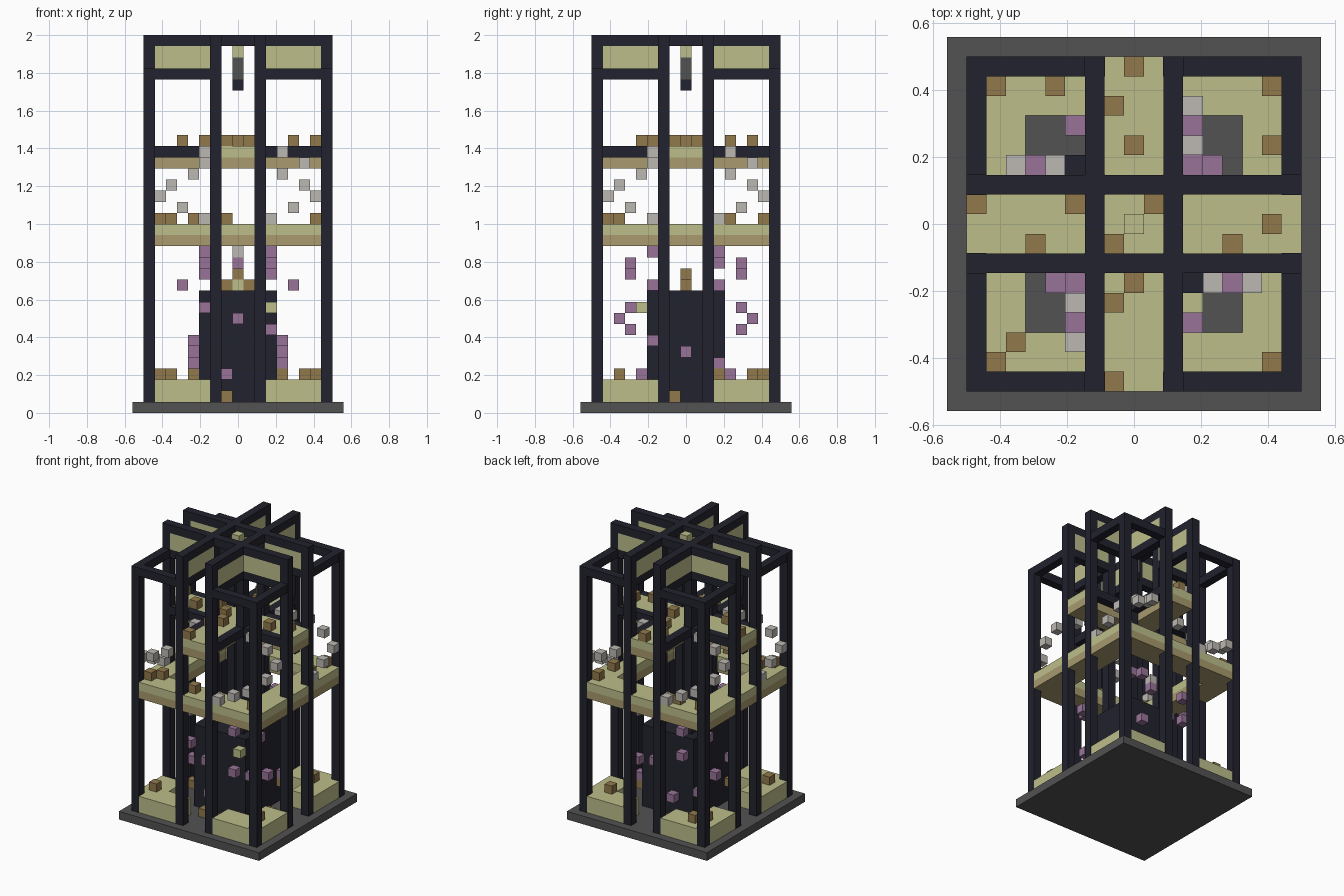
import bpy, bmesh

if "Cube" in bpy.data.objects:
    bpy.data.objects.remove(bpy.data.objects["Cube"])

U = 1 / 17  # grid cell size


def lin(c):
    c /= 255
    return c / 12.92 if c <= 0.04045 else ((c + 0.055) / 1.055) ** 2.4


def material(name, *rgb):
    m = bpy.data.materials.new(name)
    m.diffuse_color = [lin(c) for c in rgb] + [1]
    m.use_nodes = True
    m.node_tree.nodes["Principled BSDF"].inputs["Base Color"].default_value = m.diffuse_color
    return m


DARK = material("dark_navy", 34, 34, 46)
GREY = material("dark_grey", 82, 82, 82)
OLIVE = material("pale_olive", 188, 190, 138)
TAN = material("tan", 168, 154, 110)
BROWN = material("brown", 146, 121, 76)
PURPLE = material("purple", 152, 116, 152)
WHITE = material("pale_grey", 188, 184, 178)


def build(name, mat, boxes, grow=0.0):
    """Boxes are inclusive cell ranges: x0, x1, y0, y1, layer0, layer1."""
    bm = bmesh.new()
    for b in boxes:
        lo = [(min(b[0:2]) - .5) * U - grow, (min(b[2:4]) - .5) * U - grow, b[4] * U]
        hi = [(max(b[0:2]) + .5) * U + grow, (max(b[2:4]) + .5) * U + grow, (b[5] + 1) * U]
        for v in bmesh.ops.create_cube(bm, size=1)["verts"]:
            v.co = [lo[i] + (v.co[i] + .5) * (hi[i] - lo[i]) for i in range(3)]
    me = bpy.data.meshes.new(name)
    bm.to_mesh(me)
    bm.free()
    me.materials.append(mat)
    ob = bpy.data.objects.new(name, me)
    bpy.context.collection.objects.link(ob)
    return ob


def cubes(name, mat, cells):
    build(name, mat, [(x, x, y, y, k, k) for x, y, k in cells])


def turn(cells, steps):
    """Repeat cells around the vertical axis (2 or 4 copies)."""
    out = []
    for x, y, k in cells:
        for n in range(4):
            if n % (4 // steps) == 0:
                out.append((x, y, k))
            x, y = -y, x
    return out


S = (-1, 1)
QUADS = [(a, b) for a in S for b in S]

# Base slab and solid core
build("base", GREY, [(-9, 9, -9, 9, 0, 0)])
build("core", DARK, [(-3, 3, -3, 3, 1, 10)])

# Posts: low at the corners, full height on the crossing frames
build("corner_posts", DARK, [(8*a, 8*a, 8*b, 8*b, 1, 30) for a, b in QUADS], .001)
posts = []
for a, b in QUADS:
    posts += [(x*a, x*a, y*b, y*b, 1, 33) for x, y in ((2, 2), (2, 8), (8, 2))]
build("frame_posts", DARK, posts, .001)

# Crossing top beams, lower rails and corner rings
build("top_beams_x", DARK, [(-8, 8, 2*s, 2*s, 33, 33) for s in S])
build("top_beams_y", DARK, [(2*s, 2*s, -8, 8, 33, 33) for s in S])
rails, ring, panels_x, panels_y = [], [], [], []
for a, b in QUADS:
    for k in (23, 30):
        rails += [(3*a, 7*a, 2*b, 2*b, k, k), (2*a, 2*a, 3*b, 7*b, k, k)]
    ring += [(3*a, 7*a, 8*b, 8*b, 30, 30), (8*a, 8*a, 3*b, 7*b, 30, 30)]
    panels_x.append((3*a, 7*a, 2*b, 2*b, 31, 32))
    panels_y.append((2*a, 2*a, 3*b, 7*b, 31, 32))
build("rails", DARK, rails)
build("corner_rings", DARK, ring)
build("panels_x", OLIVE, panels_x)
build("panels_y", OLIVE, panels_y)

# Ground corner beds
beds = []
for a, b in QUADS:
    beds += [(6*a, 8*a, 3*b, 8*b, 1, 2), (3*a, 5*a, 6*b, 8*b, 1, 2)]
build("ground_beds", OLIVE, beds)

# Middle ring floor and upper cross floor, each with a tan underside layer
for label, mat, k, j in (("underside", TAN, 15, 22), ("top", OLIVE, 16, 23)):
    build("middle_floor_" + label, mat,
          [(-8, 8, 6*s, 8*s, k, k) for s in S] + [(6*s, 8*s, -5, 5, k, k) for s in S])
    build("upper_floor_" + label, mat,
          [(-8, 8, -1, 1, j, j)] + [(-1, 1, 2*s, 8*s, j, j) for s in S])

# Hanging lamp
build("lamp_cap", OLIVE, [(0, 0, 0, 0, 32, 33)])
build("lamp_body", GREY, [(0, 0, 0, 0, 30, 31)])
build("lamp_tip", DARK, [(0, 0, 0, 0, 29, 29)])

# Brown crates on each floor
upper = [(0, 8), (-1, 6), (0, 4), (-8, 1), (-3, 1), (-5, -1), (1, 1), (-1, -1),
         (7, 0), (5, -1), (0, -3), (-1, -4), (-1, -8)]
middle = [(-7, 7), (-4, 7), (7, 7), (7, 4), (-6, -6), (-7, -7), (7, -7), (-1, -7)]
ground = [(-7, 6), (-7, -6), (-6, 7), (6, 6), (7, -6)]
cubes("upper_crates", BROWN, [(x, y, 24) for x, y in upper])
cubes("middle_crates", BROWN, [(x, y, 17) for x, y in middle])
cubes("ground_crates", BROWN, [(x, y, 3) for x, y in ground])
cubes("core_crates", BROWN, [(1, 0, 11), (-1, 0, 11), (0, 0, 12), (-4, -3, 3),
                             (4, 3, 3), (-1, -5, 1), (5, -1, 1)])
cubes("core_markers", OLIVE, [(0, 0, 11), (3, -4, 9)])

# Pale steps winding from the middle floor to the upper floor
cubes("pale_steps", WHITE, turn([(4, -3, 23), (6, -3, 22), (8, -4, 21), (8, -6, 20),
                                 (7, -8, 19), (5, -8, 18), (3, -8, 17)], 4))
cubes("pale_step_centre", WHITE, [(0, 3, 14)])

# Purple steps winding from the ground to the middle floor
cubes("purple_upper_steps", PURPLE, turn([(3, 3, 14), (3, 5, 13), (-3, 5, 12),
                                          (5, -3, 11)], 2))
lower = [(-1, 4, 3), (0, 3, 13)]
for s in S:
    lower += [(-3, 5*s, 9), (0, 6*s, 8), (3, 5*s, 7),
              (4*s, -3, 6), (4*s, 0, 5), (4*s, 3, 4)]
cubes("purple_lower_steps", PURPLE, lower + [(-1, -4, 3)])
